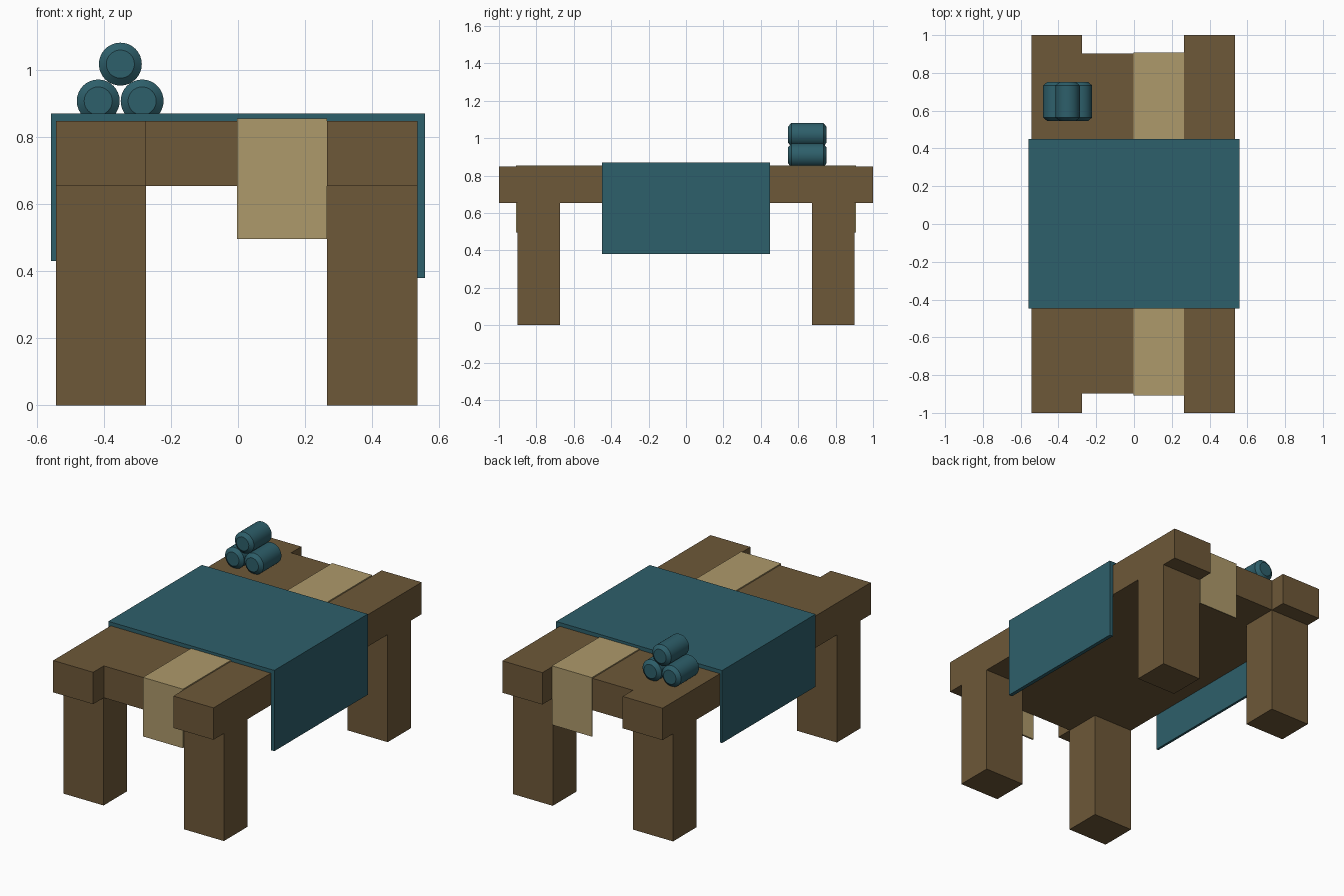
import bpy, bmesh, math
from mathutils import Vector

if "Cube" in bpy.data.objects:
    bpy.data.objects.remove(bpy.data.objects["Cube"])


def material(name, color):
    m = bpy.data.materials.new(name)
    m.diffuse_color = (*color, 1)
    m.use_nodes = True
    m.node_tree.nodes["Principled BSDF"].inputs["Base Color"].default_value = m.diffuse_color
    return m


WOOD = material("wood", (0.155, 0.098, 0.04))
TEAL = material("teal_cloth", (0.027, 0.115, 0.146))
TAN = material("tan_cloth", (0.42, 0.32, 0.145))


def finish(name, bm, mat):
    bmesh.ops.recalc_face_normals(bm, faces=bm.faces[:])
    me = bpy.data.meshes.new(name)
    bm.to_mesh(me)
    bm.free()
    me.materials.append(mat)
    ob = bpy.data.objects.new(name, me)
    bpy.context.collection.objects.link(ob)
    return ob


def box(name, x, y, z, mat):
    bm = bmesh.new()
    bmesh.ops.create_cube(bm, size=1)
    for v in bm.verts:
        v.co = [lo + (c + 0.5) * (hi - lo) for c, (lo, hi) in zip(v.co, (x, y, z))]
    return finish(name, bm, mat)


def drape(name, outer, inner, top, under, hems, span, along_x, mat):
    """Inverted-U sheet: profile across the table, extruded over span."""
    (o0, o1), (i0, i1), (h0, h1) = outer, inner, hems
    profile = [(o0, h0), (o0, top), (o1, top), (o1, h1),
               (i1, h1), (i1, under), (i0, under), (i0, h0)]
    bm = bmesh.new()
    place = (lambda a, z: (a, span[0], z)) if along_x else (lambda a, z: (span[0], a, z))
    face = bm.faces.new([bm.verts.new(place(a, z)) for a, z in profile])
    ext = bmesh.ops.extrude_face_region(bm, geom=[face])
    d = span[1] - span[0]
    move = Vector((0, d, 0)) if along_x else Vector((d, 0, 0))
    bmesh.ops.translate(bm, vec=move, verts=[g for g in ext["geom"] if isinstance(g, bmesh.types.BMVert)])
    return finish(name, bm, mat)


def roll(name, x, z, y0, y1, r, r_end, chamfer, sides=32):
    """Rolled cloth lying along y, with chamfered ends."""
    bm = bmesh.new()
    rings = []
    for y, rad in ((y0, r_end), (y0 + chamfer, r), (y1 - chamfer, r), (y1, r_end)):
        rings.append([bm.verts.new((x + rad * math.cos(2 * math.pi * i / sides), y,
                                    z + rad * math.sin(2 * math.pi * i / sides)))
                      for i in range(sides)])
    for a, b in zip(rings, rings[1:]):
        for i in range(sides):
            j = (i + 1) % sides
            bm.faces.new((a[i], a[j], b[j], b[i]))
    bm.faces.new(rings[0])
    bm.faces.new(rings[-1])
    ob = finish(name, bm, TEAL)
    bpy.ops.object.select_all(action='DESELECT')
    ob.select_set(True)
    bpy.context.view_layer.objects.active = ob
    bpy.ops.object.shade_smooth_by_angle(angle=math.radians(30))


# Side beams and legs
LEFT, RIGHT = (-0.543, -0.274), (0.266, 0.535)
UNDER, TOP = 0.654, 0.848
for side, x in (("left", LEFT), ("right", RIGHT)):
    box(f"{side}_beam", x, (-1, 1), (UNDER, TOP), WOOD)
    for end, y in (("front", (-0.9, -0.674)), ("back", (0.674, 0.9))):
        box(f"{end}_{side}_leg", x, y, (0, UNDER), WOOD)

# Recessed middle of the table top
box("middle_board", (LEFT[1], RIGHT[0]), (-0.898, 0.902), (UNDER, TOP), WOOD)

# Narrow runner lengthwise, wide cloth crosswise
drape("table_runner", (-0.909, 0.909), (-0.898, 0.902), 0.855, TOP,
      (0.496, 0.496), (-0.003, 0.266), False, TAN)
drape("table_cloth", (-0.558, 0.558), (-0.543, 0.535), 0.871, TOP,
      (0.43, 0.38), (-0.448, 0.45), True, TEAL)

# Stack of three rolled cloths
for name, x, z in (("left_roll", -0.417, 0.908), ("right_roll", -0.286, 0.908),
                   ("top_roll", -0.351, 1.018)):
    roll(name, x, z, 0.545, 0.752, 0.064, 0.042, 0.018)
